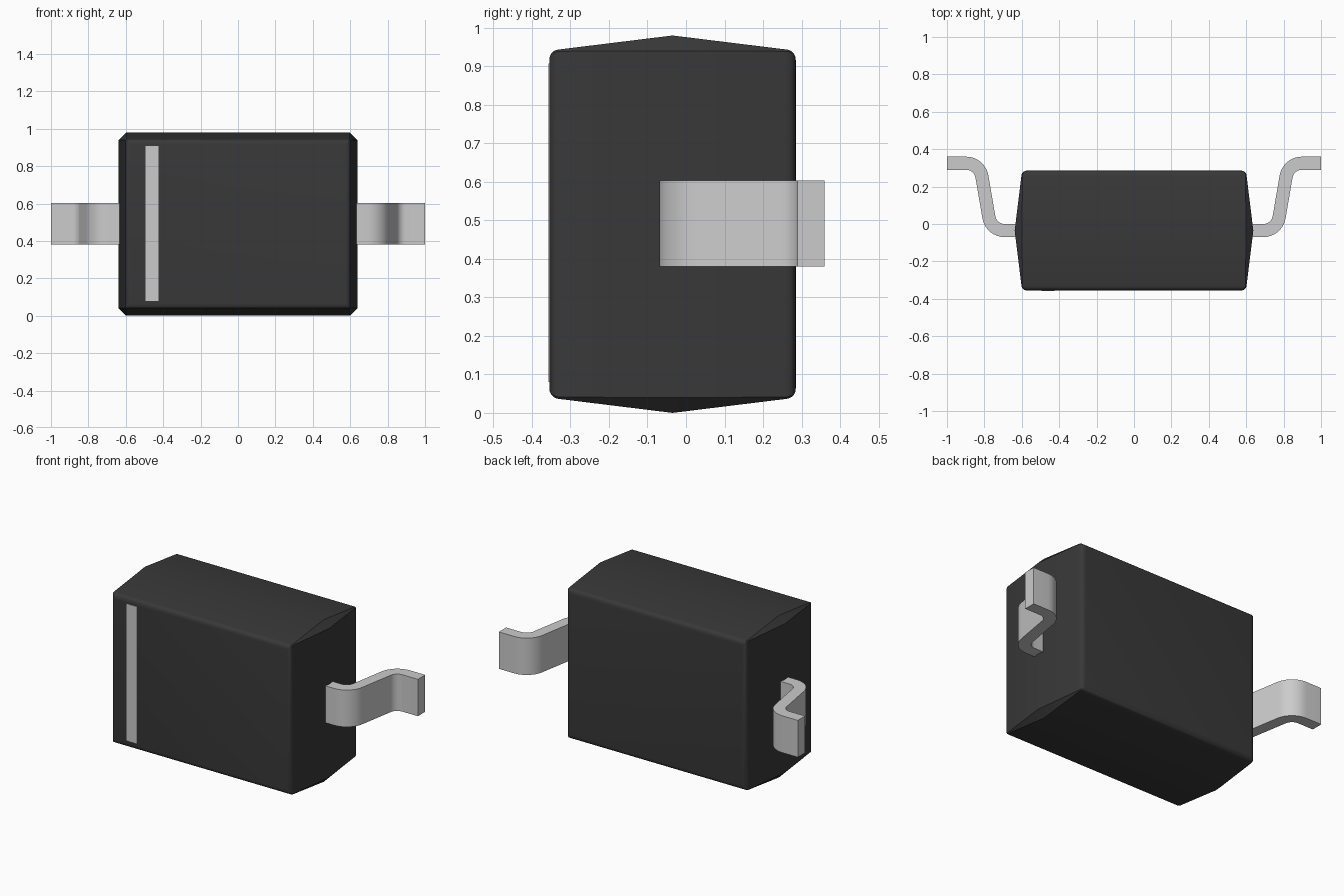
import bpy, bmesh
from math import sin, cos, radians, pi

if "Cube" in bpy.data.objects:
    bpy.data.objects.remove(bpy.data.objects["Cube"])

MID_Y, MID_Z = -0.035, 0.49


def finish(name, bm, angle=30):
    bmesh.ops.recalc_face_normals(bm, faces=bm.faces)
    me = bpy.data.meshes.new(name)
    bm.to_mesh(me)
    bm.free()
    ob = bpy.data.objects.new(name, me)
    bpy.context.collection.objects.link(ob)
    bpy.ops.object.select_all(action='DESELECT')
    ob.select_set(True)
    bpy.context.view_layer.objects.active = ob
    bpy.ops.object.shade_smooth_by_angle(angle=radians(angle))
    return ob


def loft(rings):
    bm = bmesh.new()
    loops = [[bm.verts.new(p) for p in ring] for ring in rings]
    n = len(loops[0])
    for a, b in zip(loops, loops[1:]):
        for i in range(n):
            j = (i + 1) % n
            bm.faces.new((a[i], a[j], b[j], b[i]))
    bm.faces.new(loops[0])
    bm.faces.new(loops[-1])
    return bm


# moulded body: chamfered rectangles, widest at the parting line
def ring(dy, hx, hz, c):
    pts = [(hx, hz - c), (hx - c, hz), (c - hx, hz), (-hx, hz - c),
           (-hx, c - hz), (c - hx, -hz), (hx - c, -hz), (hx, c - hz)]
    return [(x, MID_Y + dy, MID_Z + z) for x, z in pts]


R = 0.032
half = [(0, 0, 0.04)]
for k in range(6):
    a = radians(8 + 82 * k / 5)
    inset = 0.036 + R * (1 - cos(a - radians(8)))
    half.append((0.32 - R * (1 - sin(a)), inset, 0.005))
sections = [(-d, i, c) for d, i, c in reversed(half[1:])] + half
body = finish("body", loft([ring(d, 0.638 - i, 0.49 - i, c) for d, i, c in sections]), 20)
dark = bpy.data.materials.new("dark_plastic")
dark.diffuse_color = (0.04, 0.04, 0.04, 1)
dark.use_nodes = True
dark.node_tree.nodes["Principled BSDF"].inputs["Base Color"].default_value = dark.diffuse_color
body.data.materials.append(dark)


# bent leads: S-shaped strip swept through the thickness
def lead_edge(off):
    pts = [(0.62, MID_Y + off)]
    for k in range(9):
        a = radians(-90 + 80 * k / 8)
        r = 0.085 - off
        pts.append((0.692 + r * cos(a), 0.05 + r * sin(a)))
    for k in range(9):
        a = radians(170 - 80 * k / 8)
        r = 0.085 + off
        pts.append((0.897 + r * cos(a), 0.24 + r * sin(a)))
    return pts + [(1.0, 0.325 + off)]


for name, s in (("right_lead", 1), ("left_lead", -1)):
    rings = [[(s * a[0], a[1], 0.38), (s * a[0], a[1], 0.603),
              (s * b[0], b[1], 0.603), (s * b[0], b[1], 0.38)]
             for a, b in zip(lead_edge(0.035), lead_edge(-0.035))]
    finish(name, loft(rings))

# polarity band on the front face
band = [[(x, y, z) for x, z in ((-0.495, 0.08), (-0.425, 0.08), (-0.425, 0.907), (-0.495, 0.907))]
        for y in (-0.357, -0.350)]
finish("polarity_band", loft(band))
